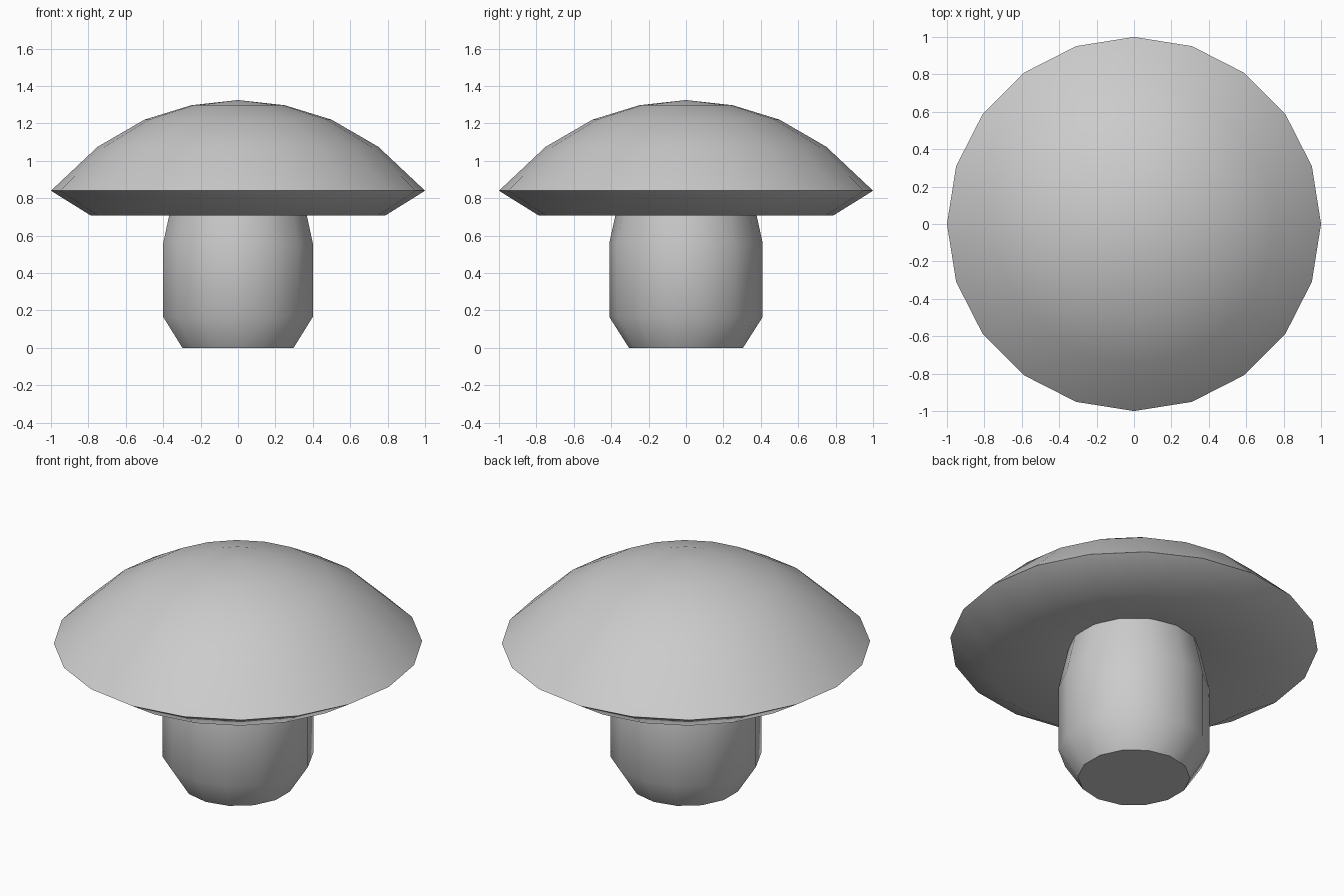
import bpy, bmesh, math

if "Cube" in bpy.data.objects:
    bpy.data.objects.remove(bpy.data.objects["Cube"])


def lathe(name, profile, sides, start, smooth_angle):
    """Revolve (radius, z) points around z; radius 0 makes a pole."""
    bm = bmesh.new()
    rings = []
    for r, z in profile:
        if r == 0:
            rings.append([bm.verts.new((0, 0, z))] * sides)
        else:
            rings.append([bm.verts.new((r * math.cos(start + math.tau * i / sides),
                                        r * math.sin(start + math.tau * i / sides), z))
                          for i in range(sides)])
    for low, high in zip(rings, rings[1:]):
        for i in range(sides):
            j = (i + 1) % sides
            corners = list(dict.fromkeys((low[i], low[j], high[j], high[i])))
            bm.faces.new(corners)
    bmesh.ops.recalc_face_normals(bm, faces=bm.faces)
    mesh = bpy.data.meshes.new(name)
    bm.to_mesh(mesh)
    bm.free()
    obj = bpy.data.objects.new(name, mesh)
    bpy.context.collection.objects.link(obj)
    bpy.ops.object.select_all(action='DESELECT')
    obj.select_set(True)
    bpy.context.view_layer.objects.active = obj
    bpy.ops.object.shade_smooth_by_angle(angle=math.radians(smooth_angle))
    return obj


# Domed cap with a sharp rim and a slightly hollow underside
lathe("mushroom_cap",
      [(0, 0.8), (0.34, 0.8), (0.787, 0.707), (1.0, 0.84), (0.75, 1.075),
       (0.5, 1.22), (0.25, 1.297), (0, 1.325)], 20, 0, 55)

# Stout stem, tapered at both ends, its top tucked into the cap
lathe("mushroom_stem",
      [(0, 0), (0.305, 0), (0.41, 0.165), (0.41, 0.56), (0.355, 0.81), (0, 0.81)],
      14, math.pi / 2, 50)
